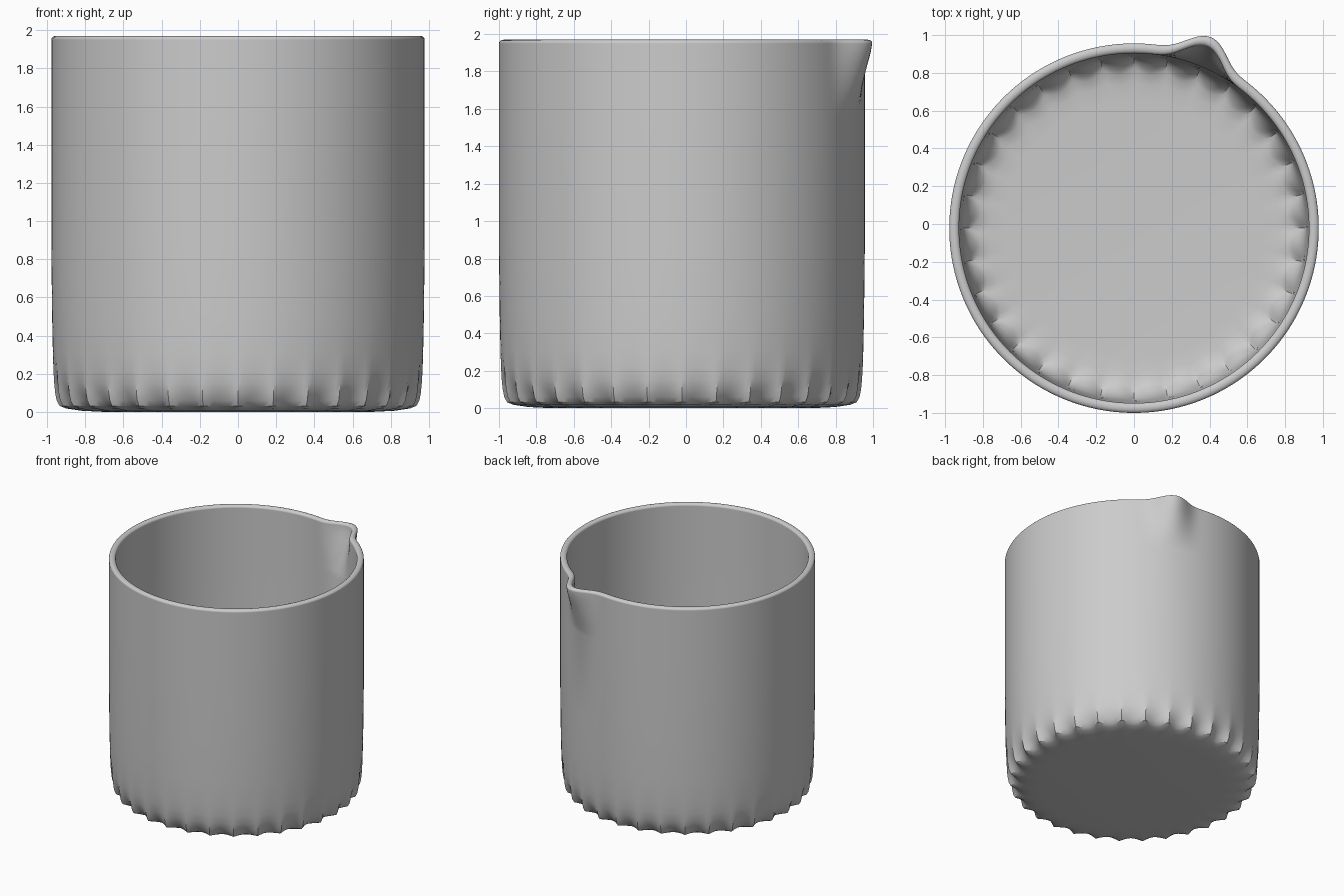
import bpy, bmesh
from math import pi, sin, cos, radians

if "Cube" in bpy.data.objects:
    bpy.data.objects.remove(bpy.data.objects["Cube"])

FLUTES = 32
SEGS = FLUTES * 8
CENTRE_Y = -0.022
SPOUT_ANGLE = radians(68)
SPOUT_HALF = radians(17.5)


def spout_push(angle, z):
    """Outward push of the wall near the pouring lip."""
    d = abs((angle - SPOUT_ANGLE + pi) % (2 * pi) - pi)
    if d >= SPOUT_HALF or z < 1.55:
        return 0.0
    across = (0.5 * (1 + cos(pi * d / SPOUT_HALF))) ** 2
    return 0.112 * across * min(1, (z - 1.55) / 0.38) ** 1.1


# Profile from the underside centre outward, up, over the rim and down inside:
# (radius, height, flute depth)
outer = [(0.70, 0.0, 0.0), (0.82, 0.006, 0.02), (0.90, 0.018, 0.04),
         (0.935, 0.032, 0.05), (0.95, 0.06, 0.042), (0.958, 0.10, 0.026),
         (0.963, 0.15, 0.011), (0.967, 0.22, 0.005), (0.970, 0.31, 0.0),
         (0.974, 0.50, 0.0), (0.978, 0.85, 0.0), (0.978, 1.55, 0.0)]
lip_out = [(0.978, 1.55 + 0.05 * i, 0.0) for i in range(1, 9)]
rim = [(0.952 + 0.026 * cos(a), 1.952 + 0.018 * sin(a), 0.0)
       for a in [pi * i / 8 for i in range(9)]]
lip_in = [(r - 0.052, z, f) for r, z, f in reversed(lip_out)]
inner = [(0.926, 1.55, 0.0), (0.926, 0.85, 0.0), (0.922, 0.50, 0.0),
         (0.918, 0.31, 0.0), (0.915, 0.22, 0.005), (0.911, 0.15, 0.014),
         (0.902, 0.11, 0.032), (0.885, 0.082, 0.045), (0.85, 0.066, 0.035),
         (0.78, 0.056, 0.02), (0.68, 0.052, 0.0)]
profile = outer + lip_out + rim + lip_in + inner

# Beaker body with scalloped foot and spout
bm = bmesh.new()
rings = []
for r, z, flute in profile:
    ring = []
    for i in range(SEGS):
        a = 2 * pi * i / SEGS
        rad = r - flute * abs(sin(a * FLUTES / 2)) + spout_push(a, z)
        ring.append(bm.verts.new((rad * cos(a), rad * sin(a) + CENTRE_Y, z)))
    rings.append(ring)
for lo, hi in zip(rings, rings[1:]):
    for i in range(SEGS):
        j = (i + 1) % SEGS
        bm.faces.new((lo[i], lo[j], hi[j], hi[i]))
# Underside and inner floor
bm.faces.new(list(reversed(rings[0])))
bm.faces.new(rings[-1])
bmesh.ops.recalc_face_normals(bm, faces=bm.faces[:])

mesh = bpy.data.meshes.new("beaker")
bm.to_mesh(mesh)
bm.free()
beaker = bpy.data.objects.new("beaker", mesh)
bpy.context.collection.objects.link(beaker)
bpy.context.view_layer.objects.active = beaker
beaker.select_set(True)
bpy.ops.object.shade_smooth_by_angle(angle=radians(30))
